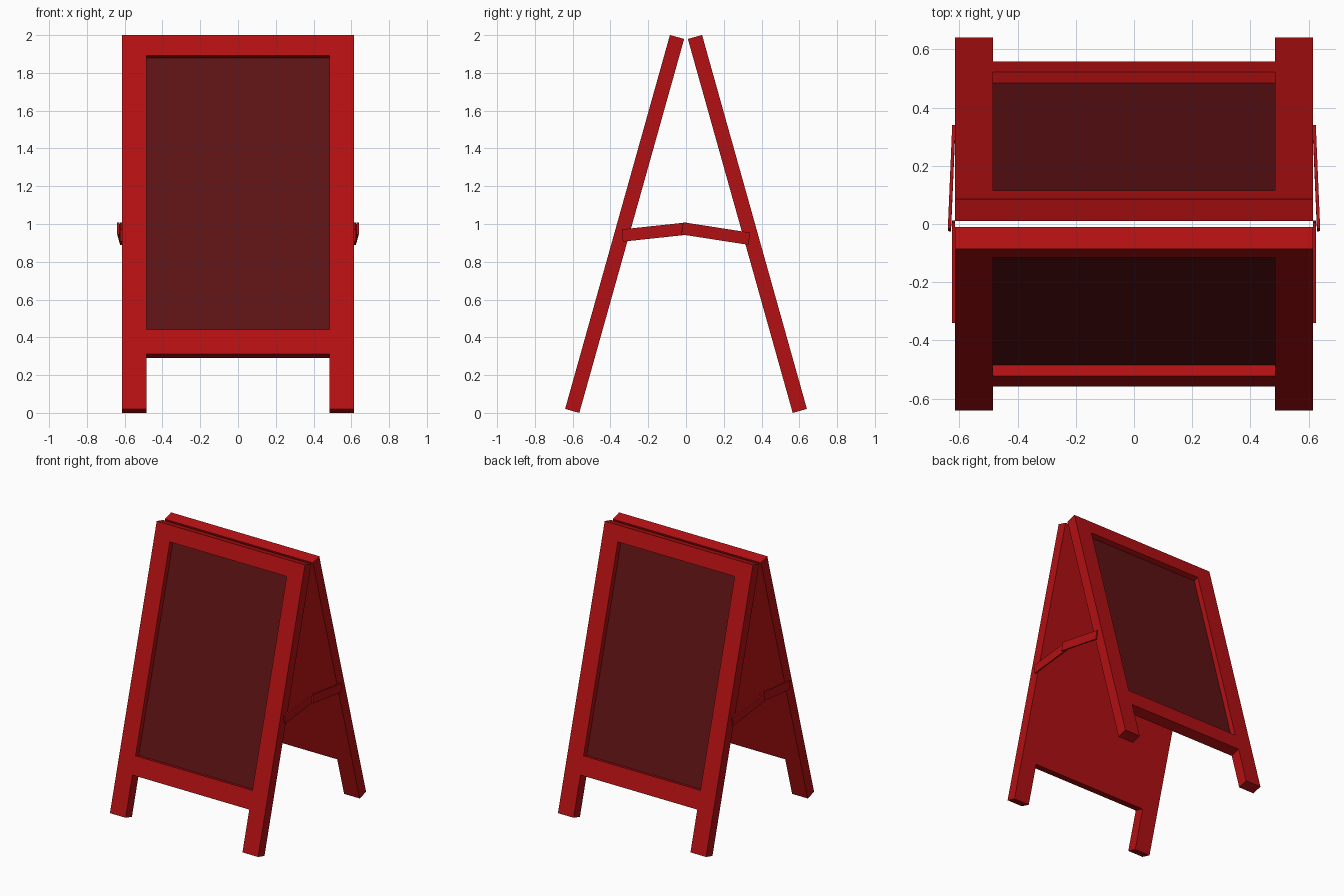
import bpy, bmesh
from math import radians, pi
from mathutils import Matrix, Vector

if "Cube" in bpy.data.objects:
    bpy.data.objects.remove(bpy.data.objects["Cube"])


def material(name, color):
    m = bpy.data.materials.new(name)
    m.diffuse_color = (*color, 1)
    m.use_nodes = True
    m.node_tree.nodes["Principled BSDF"].inputs["Base Color"].default_value = m.diffuse_color
    return m


RED = material("red_paint", (0.45, 0.005, 0.006))
DARK = material("dark_board", (0.11, 0.006, 0.007))
THICK, RECESS, TILT = 0.078, 0.04, radians(15.66)


def add_object(name, bm, mats):
    bmesh.ops.recalc_face_normals(bm, faces=bm.faces)
    mesh = bpy.data.meshes.new(name)
    bm.to_mesh(mesh)
    bm.free()
    for m in mats:
        mesh.materials.append(m)
    ob = bpy.data.objects.new(name, mesh)
    bpy.context.collection.objects.link(ob)
    return ob


def sign_panel(name, turn):
    """Framed board with two legs, drawn upright then leaned back."""
    xs = [-0.615, -0.485, 0.485, 0.615]
    zs = [0, 0.301, 0.436, 1.942, 2.056]
    bm = bmesh.new()
    grid = [[bm.verts.new((x, 0, z)) for x in xs] for z in zs]
    board = None
    for j in range(4):
        for i in range(3):
            if (i, j) == (1, 0):      # opening between the legs
                continue
            f = bm.faces.new((grid[j][i], grid[j][i + 1],
                              grid[j + 1][i + 1], grid[j + 1][i]))
            if (i, j) == (1, 2):
                board = f
    # thickness, keeping the front faces
    res = bmesh.ops.extrude_face_region(bm, geom=bm.faces[:], use_keep_orig=True)
    back = [g for g in res["geom"] if isinstance(g, bmesh.types.BMVert)]
    bmesh.ops.translate(bm, verts=back, vec=(0, THICK, 0))
    # recessed writing board
    floor = bmesh.ops.extrude_discrete_faces(bm, faces=[board])["faces"][0]
    bmesh.ops.translate(bm, verts=floor.verts[:], vec=(0, RECESS, 0))
    floor.material_index = 1
    ob = add_object(name, bm, [RED, DARK])
    ob.data.transform(Matrix.Rotation(turn, 4, 'Z')
                      @ Matrix.Translation((0, -0.64, 0.021))
                      @ Matrix.Rotation(-TILT, 4, 'X'))
    return ob


def brace(name, p, q, width=0.065, thick=0.011):
    """Flat bar from p to q, repeated on the other side."""
    p, q = Vector(p), Vector(q)
    along = q - p
    up = Vector((1, 0, 0)).cross(along).normalized()
    side = along.cross(up).normalized()
    rot = Matrix((side, along.normalized(), up)).transposed().to_4x4()
    bm = bmesh.new()
    bmesh.ops.create_cube(bm, size=1, matrix=Matrix.Translation((p + q) / 2) @ rot
                          @ Matrix.Diagonal((thick, along.length, width, 1)))
    ob = add_object(name, bm, [RED])
    ob.modifiers.new("Mirror", 'MIRROR').use_axis[0] = True


# two leaning boards
sign_panel("front_board", 0)
sign_panel("back_board", pi)

# folding braces on both sides
brace("front_brace", (0.62, -0.337, 0.939), (0.62, 0.008, 0.976))
brace("back_brace", (0.619, 0.335, 0.922), (0.634, -0.02, 0.977))
